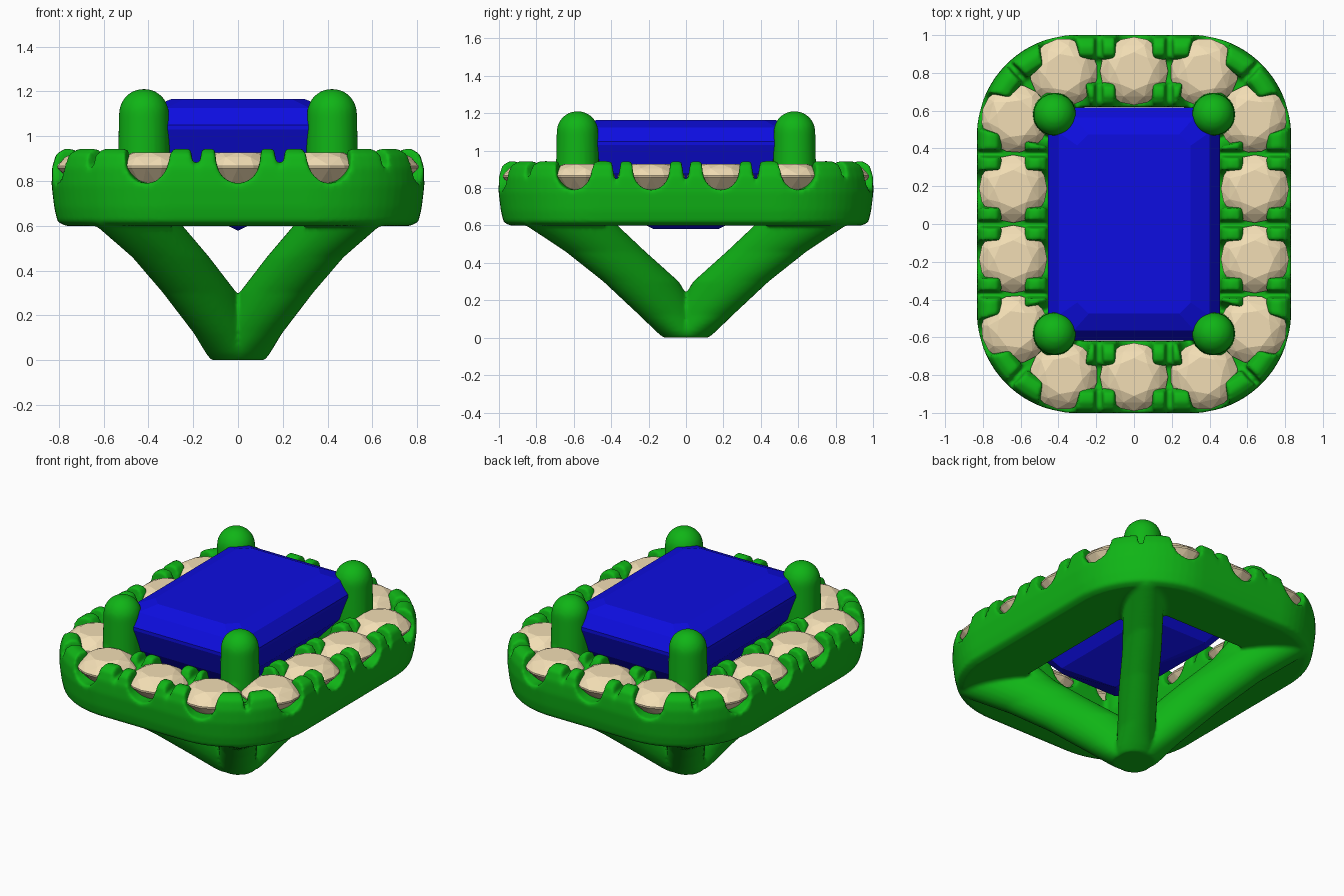
import bpy, bmesh, math
from mathutils import Vector

if "Cube" in bpy.data.objects:
    bpy.data.objects.remove(bpy.data.objects["Cube"])

HX, HY, R = 0.30, 0.47, 0.34           # halo centre line: corner centres and radius
PERIM = 4 * (HX + HY) + 2 * math.pi * R
COUNT = 14


def material(name, rgb):
    m = bpy.data.materials.new(name)
    m.diffuse_color = (*rgb, 1)
    m.use_nodes = True
    m.node_tree.nodes["Principled BSDF"].inputs["Base Color"].default_value = m.diffuse_color
    return m


GREEN = material("green_metal", (0.005, 0.46, 0.008))
BLUE = material("blue_gem", (0.004, 0.004, 0.75))
TAN = material("pale_gem", (0.89, 0.73, 0.46))


def make_object(name, bm, mat=None):
    bmesh.ops.recalc_face_normals(bm, faces=bm.faces[:])
    me = bpy.data.meshes.new(name)
    bm.to_mesh(me)
    bm.free()
    ob = bpy.data.objects.new(name, me)
    bpy.context.collection.objects.link(ob)
    if mat:
        me.materials.append(mat)
    return ob


def halo_point(s):
    """Position and outward normal on the rounded rectangle, s = length from +y middle."""
    s %= PERIM
    arc = R * math.pi / 2
    a = math.pi / 2
    p = Vector((0, HY + R, 0))
    segs = [("l", HX), ("a", (HX, HY)), ("l", 2 * HY), ("a", (HX, -HY)), ("l", 2 * HX),
            ("a", (-HX, -HY)), ("l", 2 * HY), ("a", (-HX, HY)), ("l", HX)]
    for kind, v in segs:
        length = v if kind == "l" else arc
        d = min(s, length)
        if kind == "l":
            p = p + Vector((math.sin(a), -math.cos(a), 0)) * d
        else:
            a -= d / R
            p = Vector((v[0] + R * math.cos(a), v[1] + R * math.sin(a), 0))
        s -= d
        if s <= 1e-9:
            break
    return p, Vector((math.cos(a), math.sin(a), 0))


def loft(bm, rings, closed=False):
    rows = [[bm.verts.new(c) for c in r] for r in rings]
    n = len(rows[0])
    pairs = list(zip(rows, rows[1:])) + ([(rows[-1], rows[0])] if closed else [])
    for r0, r1 in pairs:
        for i in range(n):
            j = (i + 1) % n
            bm.faces.new((r0[i], r0[j], r1[j], r1[i]))
    if not closed:
        bm.faces.new(rows[0])
        bm.faces.new(rows[-1])


def hull_object(name, points, mat):
    bm = bmesh.new()
    for p in points:
        bm.verts.new(p)
    res = bmesh.ops.convex_hull(bm, input=bm.verts[:])
    junk = [g for g in res["geom_interior"] if isinstance(g, bmesh.types.BMVert)]
    if junk:
        bmesh.ops.delete(bm, geom=junk, context='VERTS')
    bmesh.ops.dissolve_limit(bm, angle_limit=0.01, verts=bm.verts[:], edges=bm.edges[:])
    return make_object(name, bm, mat)


def apply_modifier(ob, mod):
    bpy.context.view_layer.objects.active = ob
    bpy.ops.object.modifier_apply(modifier=mod.name)


# Halo: channelled profile (offset, height) swept round the rounded rectangle
half = [(0.13, 0.60), (0.165, 0.617), (0.18, 0.68), (0.192, 0.78), (0.19, 0.86),
        (0.172, 0.92), (0.13, 0.946), (0.085, 0.938), (0.062, 0.90), (0.06, 0.85)]
inner = [(-o, z) for o, z in reversed(half[3:])] + [(-0.19, 0.62), (-0.175, 0.60)]
bm = bmesh.new()
rings = []
N = 168
for i in range(N):
    p, n = halo_point(i * PERIM / N)
    rings.append([p + n * o + Vector((0, 0, z)) for o, z in half + inner])
loft(bm, rings, closed=True)
halo = make_object("setting", bm, GREEN)

# Cutters: a U-shaped scallop at each stone, a thin V groove between stones
scallop = [(0.115, 1.05), (0.097, 0.885)]
scallop += [(0.095 * math.cos(t), 0.885 - 0.095 * math.sin(t))
            for t in [math.pi * k / 10 for k in range(1, 10)]]
scallop += [(-0.097, 0.885), (-0.115, 1.05)]
groove = [(0.034, 1.0), (0.006, 0.825), (-0.006, 0.825), (-0.034, 1.0)]
bm = bmesh.new()
for i in range(2 * COUNT):
    p, n = halo_point(i * PERIM / (2 * COUNT))
    t = Vector((-n.y, n.x, 0))
    prof = groove if i % 2 else scallop
    loft(bm, [[p + n * e + t * x + Vector((0, 0, z)) for x, z in prof]
              for e in (-0.23, 0.26)])
cutter = make_object("scallop_cutter", bm)
cutter.hide_render = True
cut = halo.modifiers.new("scallops", 'BOOLEAN')
cut.operation = 'DIFFERENCE'
cut.solver = 'EXACT'
cut.use_self = True
cut.object = cutter
apply_modifier(halo, cut)
bpy.data.objects.remove(cutter)

# Four legs that rise from the foot, through the halo, into round-topped claws
# sections: centre x, centre y, z, radius along slope, radius across
sections = [(0.02, 0.02, 0, 0.10, 0.10), (0.03, 0.04, 0.03, 0.12, 0.11),
            (0.06, 0.09, 0.12, 0.18, 0.11), (0.17, 0.24, 0.30, 0.235, 0.115),
            (0.30, 0.43, 0.46, 0.25, 0.115), (0.44, 0.61, 0.60, 0.29, 0.118),
            (0.43, 0.59, 0.72, 0.15, 0.12), (0.42, 0.58, 0.85, 0.117, 0.117)]
for k in range(8):
    a = k * math.pi / 16
    sections.append((0.42, 0.58, 1.10 + 0.112 * math.sin(a),
                     0.112 * math.cos(a), 0.112 * math.cos(a)))
bm = bmesh.new()
for sx in (-1, 1):
    for sy in (-1, 1):
        d = Vector((0.58 * sx, 0.815 * sy, 0))
        q = Vector((-d.y, d.x, 0))
        rings = []
        for cx, cy, z, a, b in sections:
            c = Vector((cx * sx, cy * sy, z))
            rings.append([c + d * a * math.cos(k * math.pi / 12) + q * b * math.sin(k * math.pi / 12)
                          for k in range(24)])
        loft(bm, rings)
legs = make_object("legs", bm, GREEN)

# Fuse halo and legs into one softly rounded casting
bpy.ops.object.select_all(action='DESELECT')
legs.select_set(True)
halo.select_set(True)
bpy.context.view_layer.objects.active = halo
bpy.ops.object.join()
fuse = halo.modifiers.new("fuse", 'REMESH')
fuse.mode = 'VOXEL'
fuse.voxel_size = 0.012
fuse.use_smooth_shade = True
apply_modifier(halo, fuse)
soft = halo.modifiers.new("soften", 'SMOOTH')
soft.factor = 0.5
soft.iterations = 4
apply_modifier(halo, soft)

# Small round stones
for i in range(COUNT):
    c, n = halo_point(i * PERIM / COUNT)
    a0 = math.atan2(n.y, n.x)
    pts = [c + Vector((0, 0, 0.70))]
    for count, r, z, off in [(8, 0.10, 0.928, 0), (8, 0.145, 0.906, 0.5),
                             (16, 0.18, 0.868, 0), (16, 0.18, 0.858, 0), (8, 0.10, 0.775, 0.5)]:
        for k in range(count):
            a = a0 + (k + off) * 2 * math.pi / count
            pts.append(c + Vector((r * math.cos(a), r * math.sin(a), z)))
    hull_object(f"halo_stone_{i + 1}", pts, TAN)

# Large step-cut centre stone: half width, half length, z, corner cut
steps = [(0.30, 0.475, 1.165, 0.06), (0.40, 0.565, 1.125, 0.08), (0.455, 0.618, 1.05, 0.10),
         (0.455, 0.618, 1.03, 0.10), (0.40, 0.56, 0.88, 0.08), (0.25, 0.41, 0.70, 0.05),
         (0.004, 0.17, 0.58, 0.002)]
pts = []
for hx, hy, z, c in steps:
    for sx in (-1, 1):
        for sy in (-1, 1):
            pts += [(sx * (hx - c), sy * hy, z), (sx * hx, sy * (hy - c), z)]
hull_object("centre_stone", pts, BLUE)
